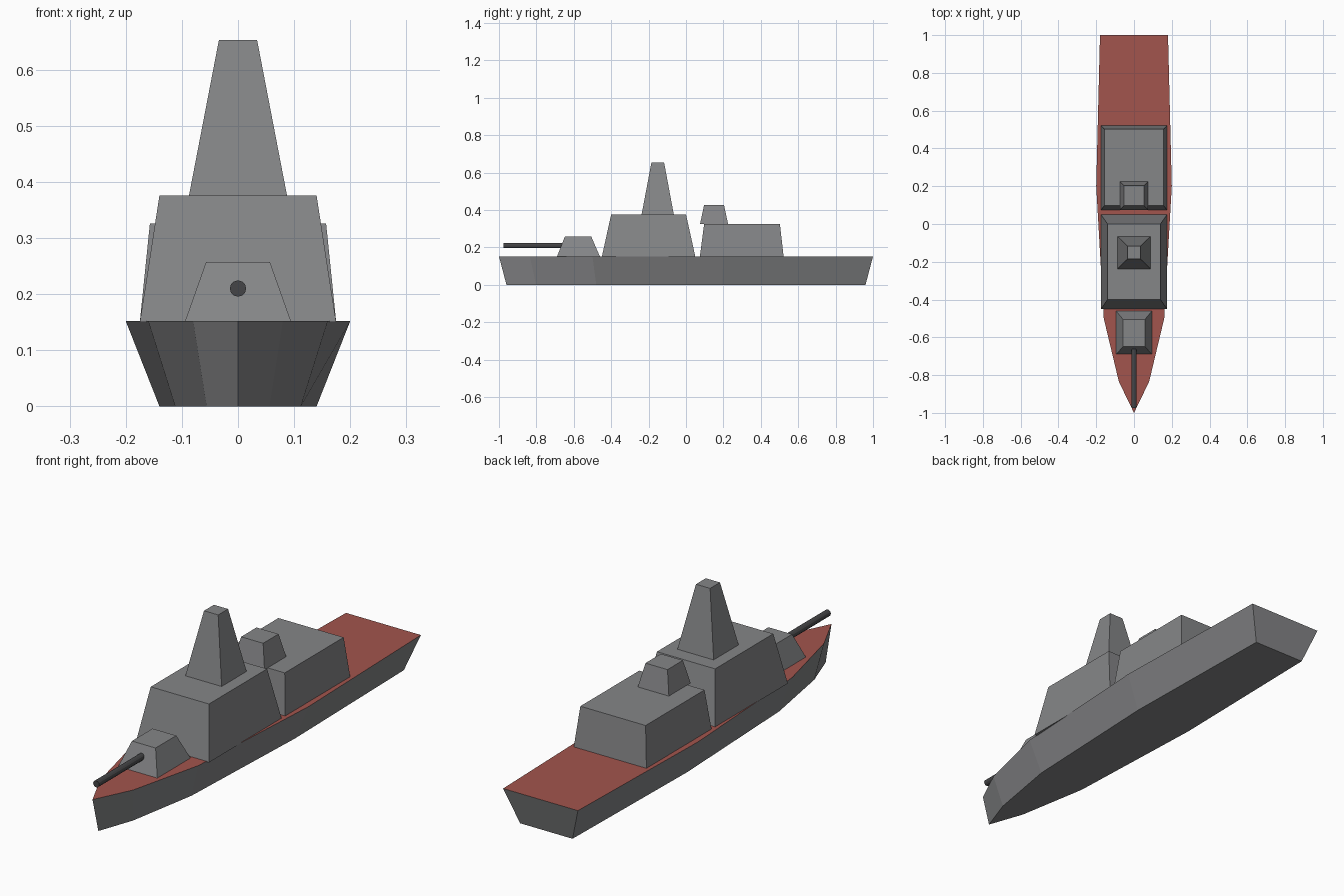
import bpy
import bmesh
import math

if "Cube" in bpy.data.objects:
    bpy.data.objects.remove(bpy.data.objects["Cube"])


def material(name, rgb):
    m = bpy.data.materials.new(name)
    m.diffuse_color = (*rgb, 1)
    m.use_nodes = True
    m.node_tree.nodes["Principled BSDF"].inputs["Base Color"].default_value = m.diffuse_color
    return m


GRAY = material("ship_gray", (0.235, 0.238, 0.245))
RED = material("deck_red", (0.36, 0.09, 0.075))
DARK = material("gun_dark", (0.06, 0.06, 0.063))


def loft(name, lower, upper, mats):
    """Closed solid between two matching rings of points."""
    bm = bmesh.new()
    lo = [bm.verts.new(p) for p in lower]
    hi = [bm.verts.new(p) for p in upper]
    n = len(lo)
    bm.faces.new(lo[::-1])
    top = bm.faces.new(hi)
    for i in range(n):
        j = (i + 1) % n
        bm.faces.new((lo[i], lo[j], hi[j], hi[i]))
    bmesh.ops.recalc_face_normals(bm, faces=bm.faces)
    top.material_index = len(mats) - 1
    me = bpy.data.meshes.new(name)
    bm.to_mesh(me)
    bm.free()
    for m in mats:
        me.materials.append(m)
    ob = bpy.data.objects.new(name, me)
    bpy.context.collection.objects.link(ob)
    return ob


def rect(hx, y0, y1, z):
    return [(-hx, y0, z), (hx, y0, z), (hx, y1, z), (-hx, y1, z)]


def block(name, z0, z1, base, top):
    """Tapered block; base and top are (half width, front y, back y)."""
    return loft(name, rect(*base, z0), rect(*top, z1), [GRAY])


# Hull: half outline from bow to stern, mirrored, narrower at the keel
half = [(0.08, -0.835), (0.16, -0.5), (0.2, 0.2), (0.18, 1.0)]
outline = [(0, -1.0)] + half + [(-x, y) for x, y in reversed(half)]
loft("hull",
     [(x * 0.7, y * 0.96, 0) for x, y in outline],
     [(x, y, 0.152) for x, y in outline], [GRAY, RED])

# Superstructure
block("bridge", 0.15, 0.376, (0.175, -0.45, 0.05), (0.14, -0.4, 0.0))
block("mast", 0.375, 0.653, (0.0875, -0.2375, -0.065), (0.034, -0.185, -0.117))
block("rear_cabin", 0.15, 0.326, (0.175, 0.074, 0.522), (0.157, 0.097, 0.502))
block("rear_funnel", 0.325, 0.427, (0.075, 0.075, 0.225), (0.053, 0.097, 0.203))

# Gun turret and barrel
block("turret", 0.15, 0.257, (0.095, -0.69, -0.46), (0.057, -0.648, -0.506))
bpy.ops.mesh.primitive_cylinder_add(
    vertices=12, radius=0.0145, depth=0.375,
    location=(0, -0.7875, 0.21), rotation=(math.pi / 2, 0, 0))
barrel = bpy.context.object
barrel.name = "gun_barrel"
barrel.data.materials.append(DARK)
